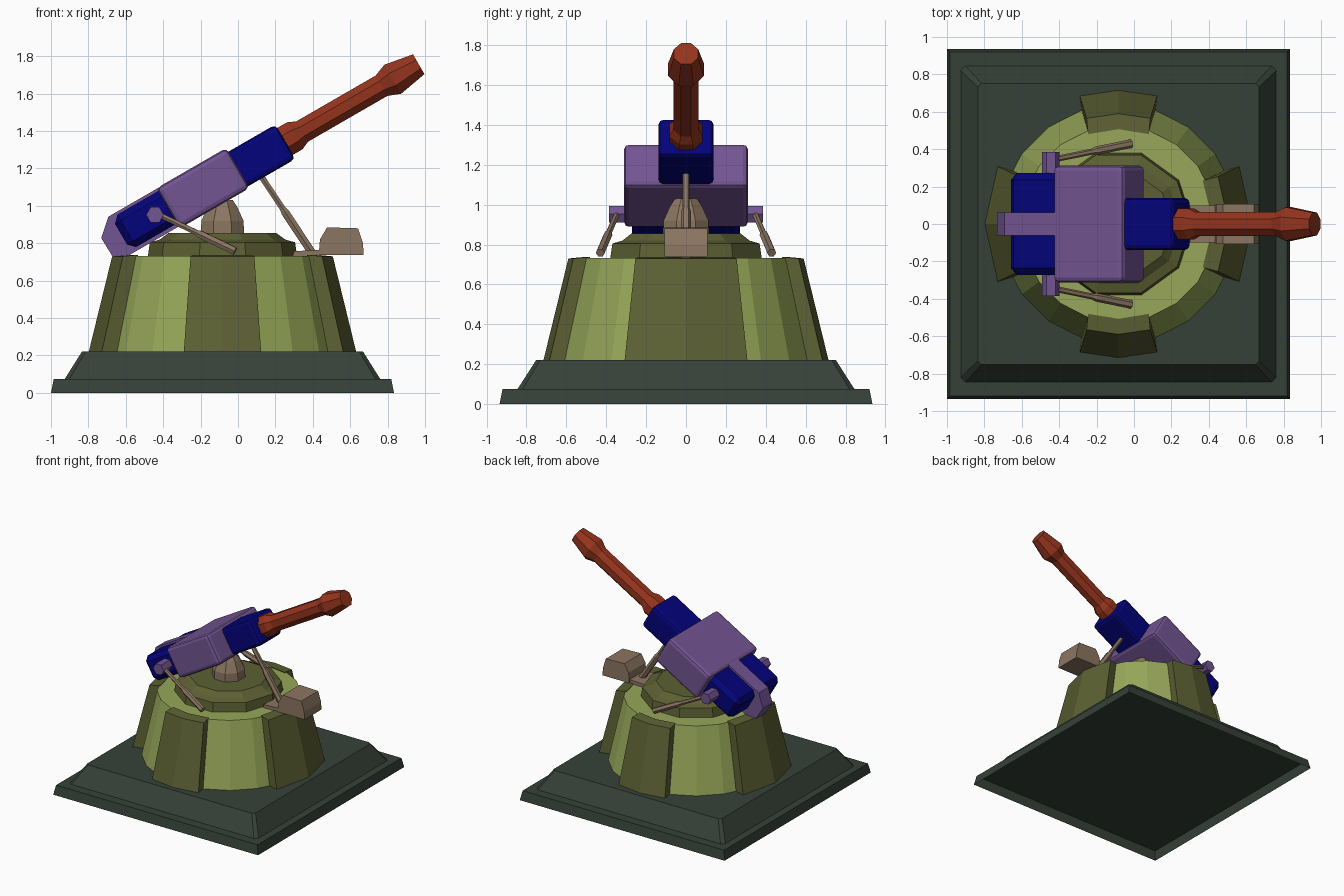
import bpy, bmesh, math
from mathutils import Vector, Matrix

if "Cube" in bpy.data.objects:
    bpy.data.objects.remove(bpy.data.objects["Cube"])

CX = -0.083  # turret axis


def material(name, rgb):
    m = bpy.data.materials.new(name)
    m.diffuse_color = (*rgb, 1)
    m.use_nodes = True
    m.node_tree.nodes["Principled BSDF"].inputs["Base Color"].default_value = m.diffuse_color
    return m


SLATE = material("dark slate green", (0.036, 0.053, 0.039))
LIGHT = material("light green", (0.31, 0.39, 0.10))
OLIVE = material("olive", (0.108, 0.118, 0.033))
TAN = material("tan", (0.26, 0.18, 0.12))
PURPLE = material("purple", (0.17, 0.09, 0.29))
BLUE = material("navy blue", (0.001, 0.001, 0.20))
RED = material("rust red", (0.30, 0.034, 0.012))

# Gun frame: local x runs along the barrel, raised 30 degrees
GUN = Matrix.Translation((-0.19, 0, 1.10)) @ Matrix.Rotation(math.radians(-30), 4, 'Y')


def loft(name, rings, mat, matrix=Matrix(), closed_start=True):
    """Skin equal-length closed rings and cap the ends."""
    bm = bmesh.new()
    rows = [[bm.verts.new(matrix @ Vector(p)) for p in r] for r in rings]
    for a, b in zip(rows, rows[1:]):
        for i in range(len(a)):
            j = (i + 1) % len(a)
            bm.faces.new((a[i], a[j], b[j], b[i]))
    if closed_start:
        bm.faces.new(rows[0][::-1])
    bm.faces.new(rows[-1])
    bmesh.ops.recalc_face_normals(bm, faces=bm.faces)
    me = bpy.data.meshes.new(name)
    bm.to_mesh(me)
    bm.free()
    me.materials.append(mat)
    ob = bpy.data.objects.new(name, me)
    bpy.context.collection.objects.link(ob)
    return ob


def polar(r, z, angles, cx=CX):
    return [(cx + r * math.cos(a), r * math.sin(a), z) for a in angles]


def lathe(name, profile, n, mat, matrix=Matrix(), cx=CX, turn=0.0):
    ang = [2 * math.pi * (i + turn) / n for i in range(n)]
    return loft(name, [polar(r, z, ang, cx) for r, z in profile], mat, matrix)


def along(p, q):
    """Matrix carrying local z onto the line from p to q, and its length."""
    p, q = Vector(p), Vector(q)
    d = q - p
    return Matrix.Translation(p) @ d.to_track_quat('Z', 'Y').to_matrix().to_4x4(), d.length


def rod(name, p, q, profile, mat, n=6):
    """Round bar; profile holds (radius, fraction of length)."""
    m, length = along(p, q)
    return lathe(name, [(r, f * length) for r, f in profile], n, mat, m, 0)


def extrude_y(name, outline, half, mat, matrix=Matrix()):
    return loft(name, [[(x, y, z) for x, z in outline] for y in (-half, half)], mat, matrix)


def gun_box(name, s0, s1, t0, t1, half, bevel, mat):
    ob = extrude_y(name, [(s0, t0), (s1, t0), (s1, t1), (s0, t1)], half, mat, GUN)
    mod = ob.modifiers.new("bevel", 'BEVEL')
    mod.width = bevel
    mod.segments = 2 if bevel < 0.03 else 1
    return ob


# Square base: skirt hollow from below, with a sloped plinth on it
def rect(hx, hy, z, c=0.0):
    """Rectangle ring; c trims the corners."""
    pts = [(-1, -1), (1, -1), (1, 1), (-1, 1)]
    if not c:
        return [(CX + sx * hx, sy * hy, z) for sx, sy in pts]
    ring = []
    for k, (sx, sy) in enumerate(pts):
        cut = [(sx * hx, sy * (hy - c)), (sx * (hx - c), sy * hy)]
        ring += cut if k % 2 == 0 else cut[::-1]
    return [(CX + x, y, z) for x, y in ring]


loft("base_skirt", [rect(0.917, 0.935, 0), rect(0.902, 0.92, 0.075)], SLATE, closed_start=False)
loft("base_plinth", [rect(0.843, 0.845, 0.075, 0.025), rect(0.752, 0.752, 0.22, 0.02)], SLATE)

# Turret body and stepped top
lathe("turret_body", [(0.64, 0.215), (0.525, 0.733)], 20, LIGHT)
lathe("turret_deck", [(0.40, 0.725), (0.388, 0.805), (0.335, 0.82), (0.288, 0.855)], 10, OLIVE)

# Four armour ribs: wide ones at the sides, narrow ones front and back
for name, centre, spread in (("right_rib", 0, 25.5), ("back_rib", 90, 16.8),
                             ("left_rib", 180, 25.5), ("front_rib", 270, 16.8)):
    outer = [math.radians(centre + k * spread) for k in (-1, 0, 1)]
    inner = [math.radians(centre + k * (spread + 1.8)) for k in (1, 0, -1)]
    loft(name, [polar(ro, zo, outer) + polar(ri, zi, inner)
                for ro, zo, ri, zi in ((0.716, 0.215, 0.60, 0.215), (0.59, 0.73, 0.507, 0.738))], OLIVE)

# Pivot column
lathe("pivot_column", [(0.125, 0.845), (0.122, 0.92), (0.085, 0.995), (0.06, 1.03)], 8, TAN, turn=0.5)

# Gun housing
gun_box("gun_housing", -0.216, 0.216, -0.130, 0.118, 0.312, 0.026, PURPLE)
gun_box("front_receiver", 0.15, 0.506, -0.118, 0.095, 0.139, 0.026, BLUE)
gun_box("rear_receiver", -0.503, -0.15, -0.10, 0.10, 0.272, 0.036, BLUE)
extrude_y("rear_spine", [(-0.15, 0.115), (-0.515, 0.115), (-0.605, 0.035), (-0.602, -0.08),
                         (-0.534, -0.119), (-0.15, -0.119)], 0.061, PURPLE, GUN)

# Barrel with collar and flared muzzle
to_barrel = GUN @ Matrix.Translation((0, 0, -0.009)) @ Matrix.Rotation(math.pi / 2, 4, 'Y')
lathe("barrel", [(0.09, 0.49), (0.09, 0.565), (0.068, 0.61), (0.068, 1.10), (0.097, 1.17),
                 (0.066, 1.33)], 8, RED, to_barrel, 0, 0.5)

# Side pegs and two-stage struts
for side, s in (("front", -1), ("back", 1)):
    rod(side + "_peg", (-0.444, s * 0.25, 0.952), (-0.444, s * 0.385, 0.952),
        [(0.047, 0), (0.047, 1)], PURPLE)
    rod(side + "_strut", (-0.43, s * 0.345, 0.957), (-0.015, s * 0.43, 0.758),
        [(0.016, 0), (0.016, 0.5), (0.023, 0.55), (0.023, 1)], TAN)

# Front strut, foot plate and counter box
rod("nose_strut", (0.11, 0, 1.18), (0.395, 0, 0.75),
    [(0.018, 0), (0.018, 0.45), (0.025, 0.5), (0.025, 1)], TAN)
extrude_y("foot_plate", [(0.29, 0.725), (0.46, 0.738), (0.46, 0.765), (0.30, 0.758)], 0.10, TAN)
extrude_y("front_box", [(0.432, 0.738), (0.672, 0.738), (0.668, 0.80), (0.642, 0.88),
                        (0.476, 0.885), (0.438, 0.82)], 0.108, TAN)
